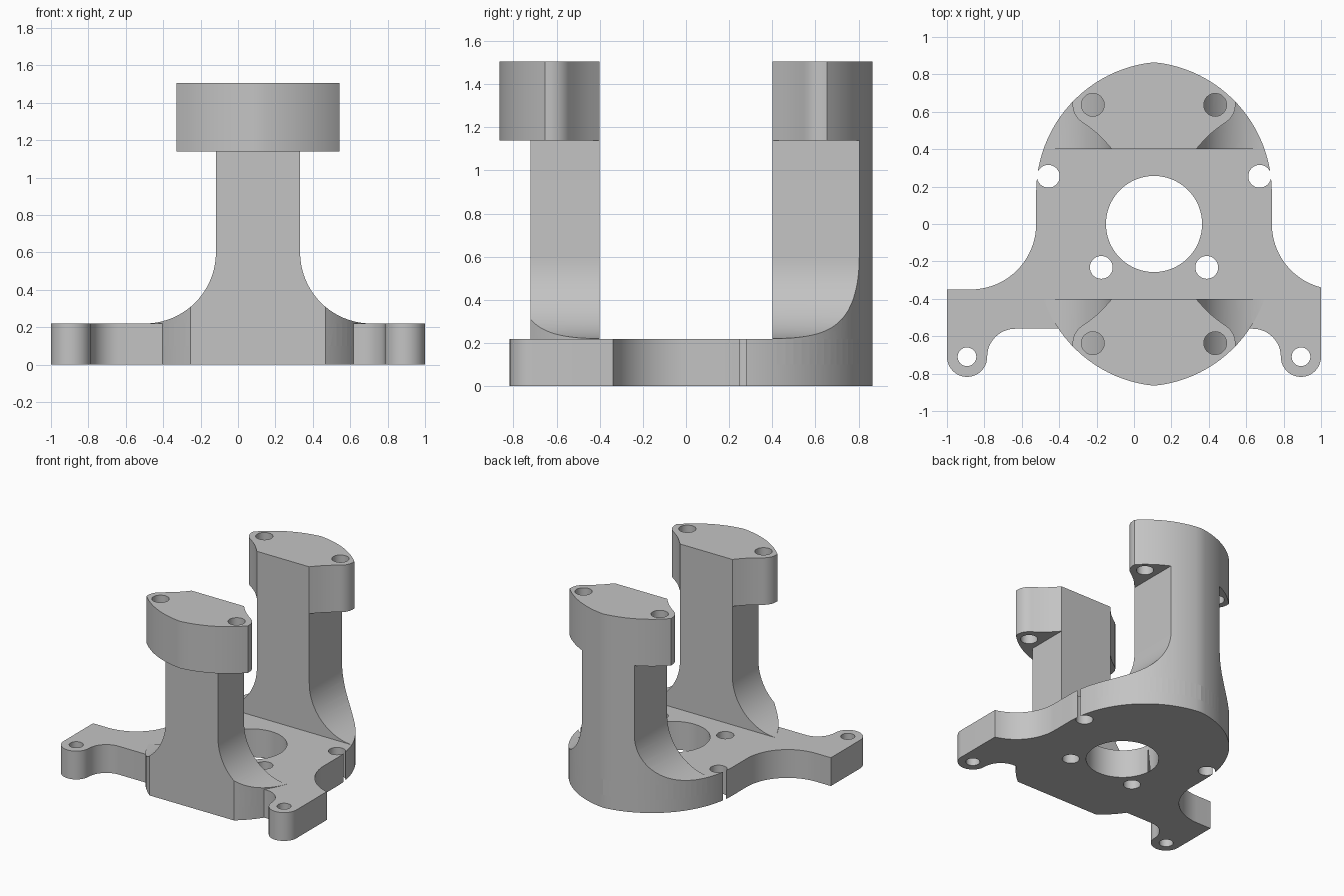
import bpy, bmesh, math
from mathutils import Vector

if "Cube" in bpy.data.objects:
    bpy.data.objects.remove(bpy.data.objects["Cube"])

CX = 0.107            # centre line of the body
PLATE, NECK, TOP = 0.22, 1.14, 1.505

metal = bpy.data.materials.new("grey_metal")
metal.diffuse_color = (0.55, 0.55, 0.55, 1)
metal.use_nodes = True
metal.node_tree.nodes["Principled BSDF"].inputs["Base Color"].default_value = metal.diffuse_color


def arc(cx, cy, r, a0, a1, n=20):
    return [(cx + r * math.cos(math.radians(a0 + (a1 - a0) * i / n)),
             cy + r * math.sin(math.radians(a0 + (a1 - a0) * i / n))) for i in range(n + 1)]


def prism(name, pts, lo, hi, axis="z"):
    """Extrude a closed 2D outline along z, or an x-z outline along y."""
    clean = []
    for p in pts:
        if not clean or math.dist(p, clean[-1]) > 1e-5:
            clean.append(p)
    if math.dist(clean[0], clean[-1]) < 1e-5:
        clean.pop()
    bm = bmesh.new()
    place = (lambda p: (p[0], p[1], lo)) if axis == "z" else (lambda p: (p[0], lo, p[1]))
    face = bm.faces.new([bm.verts.new(place(p)) for p in clean])
    ext = bmesh.ops.extrude_face_region(bm, geom=[face])
    step = Vector((0, 0, hi - lo)) if axis == "z" else Vector((0, hi - lo, 0))
    bmesh.ops.translate(bm, vec=step, verts=[v for v in ext["geom"] if isinstance(v, bmesh.types.BMVert)])
    bmesh.ops.recalc_face_normals(bm, faces=bm.faces)
    me = bpy.data.meshes.new(name)
    bm.to_mesh(me)
    bm.free()
    me.materials.append(metal)
    ob = bpy.data.objects.new(name, me)
    bpy.context.collection.objects.link(ob)
    return ob


def combine(ob, other, op):
    """Apply a boolean and remove the second object."""
    mod = ob.modifiers.new("bool", "BOOLEAN")
    mod.solver, mod.operation, mod.object = "EXACT", op, other
    dg = bpy.context.evaluated_depsgraph_get()
    dg.update()
    me = bpy.data.meshes.new_from_object(ob.evaluated_get(dg))
    ob.modifiers.clear()
    ob.data = me
    bpy.data.objects.remove(other)


def drill(ob, x, y, r, lo, hi, n=32):
    combine(ob, prism("drill", arc(x, y, r, 0, 360, n), lo, hi), "DIFFERENCE")


# Pointed oval outline shared by plate, pillars and heads
R, OU, OY = 0.698, -0.068, 0.17
end = math.degrees(math.acos(-OU / R))
half = arc(OU, -OY, R, -end, 0, 24) + arc(OU, OY, R, 0, end, 24)
oval_pts = [(CX + u, y) for u, y in half] + [(CX - u, y) for u, y in reversed(half)]


def oval(lo, hi):
    return prism("oval", oval_pts, lo, hi)


# Base plate: oval with a flat front
body = prism("motor_bracket", [(-1, -0.72), (1.2, -0.72), (1.2, 1), (-1, 1)], 0, PLATE)
combine(body, oval(-0.1, 0.5), "INTERSECT")

# Mounting ears with rounded lobes
lobe = arc(-0.635, -0.71, 0.15, 90, 180, 12) + arc(-0.8925, -0.71, 0.1075, 0, -180, 20)
ears = lobe + [(-1, -0.35)] + arc(CX - 0.98, 0, 0.35, -90, 0)
ears += arc(CX + 0.98, 0, 0.35, 180, 255.6) + [(-x, y) for x, y in reversed(lobe)]
combine(body, prism("ears", ears, 0, PLATE), "UNION")

# Centre bore and screw holes
drill(body, CX, 0, 0.257, -0.1, 0.4, 64)
for x, y, r in ((CX - 0.565, 0.255, 0.061), (CX + 0.565, 0.255, 0.061),
                (CX - 0.282, -0.232, 0.061), (CX + 0.282, -0.232, 0.061),
                (-0.893, -0.71, 0.05), (0.893, -0.71, 0.05)):
    drill(body, x, y, r, -0.1, 0.4)

# Pillar profile with a flared foot
W, FR = 0.225, 0.38
flare = [(W + FR, 0.1)] + arc(W + FR, PLATE + FR, FR, 270, 180, 20) + [(W, 1.3)]
pillar_pts = [(CX + u, z) for u, z in flare] + [(CX - u, z) for u, z in reversed(flare)]

# Head outline: flared neck and screw lobe, trimmed by the oval
side = [(W, 0.4), (0.263, 0.443), (0.302, 0.482), (0.343, 0.515)]
side += arc(0.325, 0.637, 0.11, -57, 0, 10) + [(0.435, 1.0)]
head_pts = [(CX + u, y) for u, y in side] + [(CX - u, y) for u, y in reversed(side)]

for s, outer in ((1, 1.0), (-1, -0.72)):
    pillar = prism("pillar", pillar_pts, s * 0.4, outer, "y")
    combine(pillar, oval(-0.1, 1.7), "INTERSECT")
    head = prism("head", [(x, s * y) for x, y in head_pts], NECK, TOP)
    combine(head, oval(1.0, 1.7), "INTERSECT")
    for m in (-1, 1):
        drill(head, CX + m * 0.327, s * 0.637, 0.061, 1.0, 1.7)
    combine(pillar, head, "UNION")
    combine(body, pillar, "UNION")

# Smooth curved walls, keep edges crisp
bpy.ops.object.select_all(action="DESELECT")
body.select_set(True)
bpy.context.view_layer.objects.active = body
bpy.ops.object.shade_smooth_by_angle(angle=math.radians(25))
